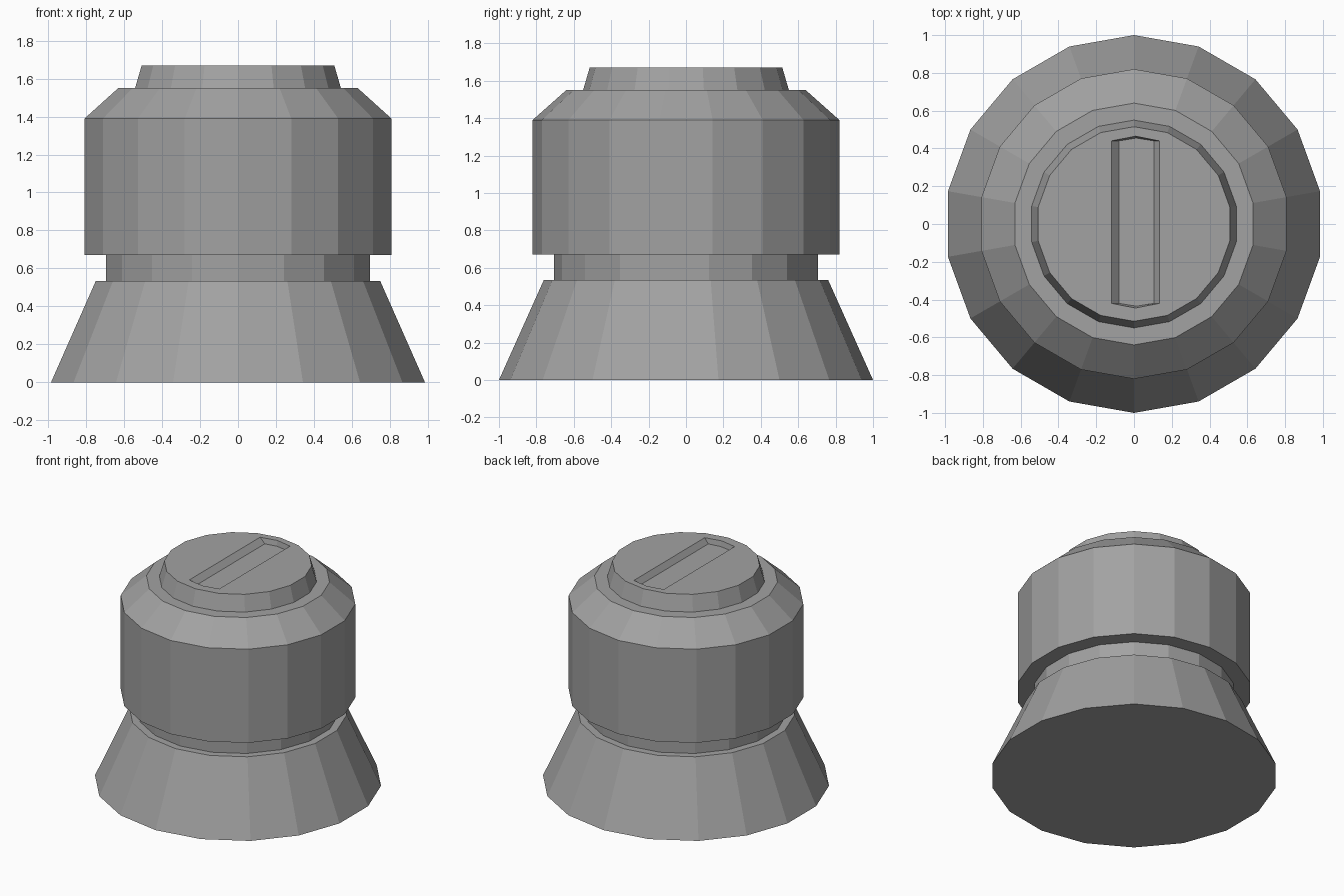
import bpy
import bmesh
from math import cos, sin, radians

if "Cube" in bpy.data.objects:
    bpy.data.objects.remove(bpy.data.objects["Cube"])

SIDES = 18

# Dark grey for the whole piece
grey = bpy.data.materials.new("dark_grey")
grey.diffuse_color = (0.36, 0.36, 0.36, 1)
grey.use_nodes = True
grey.node_tree.nodes["Principled BSDF"].inputs["Base Color"].default_value = grey.diffuse_color


def loft(name, rings):
    """Join equal-length point rings with quads and cap both ends."""
    bm = bmesh.new()
    loops = [[bm.verts.new(p) for p in ring] for ring in rings]
    n = len(loops[0])
    for a, b in zip(loops, loops[1:]):
        for i in range(n):
            j = (i + 1) % n
            bm.faces.new((a[i], a[j], b[j], b[i]))
    bm.faces.new(loops[0][::-1])
    bm.faces.new(loops[-1])
    bmesh.ops.recalc_face_normals(bm, faces=bm.faces)
    mesh = bpy.data.meshes.new(name)
    bm.to_mesh(mesh)
    bm.free()
    mesh.materials.append(grey)
    obj = bpy.data.objects.new(name, mesh)
    bpy.context.collection.objects.link(obj)
    return obj


def circle(r, z):
    angles = [radians(90 + 360 * i / SIDES) for i in range(SIDES)]
    return [(r * cos(a), r * sin(a), z) for a in angles]


def slot_outline(x0, x1, y, tip, z):
    mid = (x0 + x1) / 2
    return [(x0, -y + 0.02, z), (mid, -tip + 0.02, z), (x1, -y + 0.02, z),
            (x1, y, z), (mid, tip, z), (x0, y, z)]


# Turned body: flared foot, neck, drum, sloped shoulder, raised cap
profile = [(1.0, 0), (0.76, 0.535), (0.705, 0.535), (0.705, 0.67),
           (0.82, 0.67), (0.82, 1.39), (0.64, 1.55), (0.55, 1.55),
           (0.515, 1.67)]
body = loft("turned_body", [circle(r, z) for r, z in profile])

# Shallow tapered slot with pointed ends in the cap
cutter = loft("slot_cutter", [
    slot_outline(-0.08, 0.105, 0.44, 0.455, 1.63),
    slot_outline(-0.12, 0.135, 0.44, 0.465, 1.67),
    slot_outline(-0.12, 0.135, 0.44, 0.465, 1.75)])
cutter.hide_render = True
cutter.hide_set(True)

cut = body.modifiers.new("slot", "BOOLEAN")
cut.operation = "DIFFERENCE"
cut.solver = "EXACT"
cut.object = cutter
